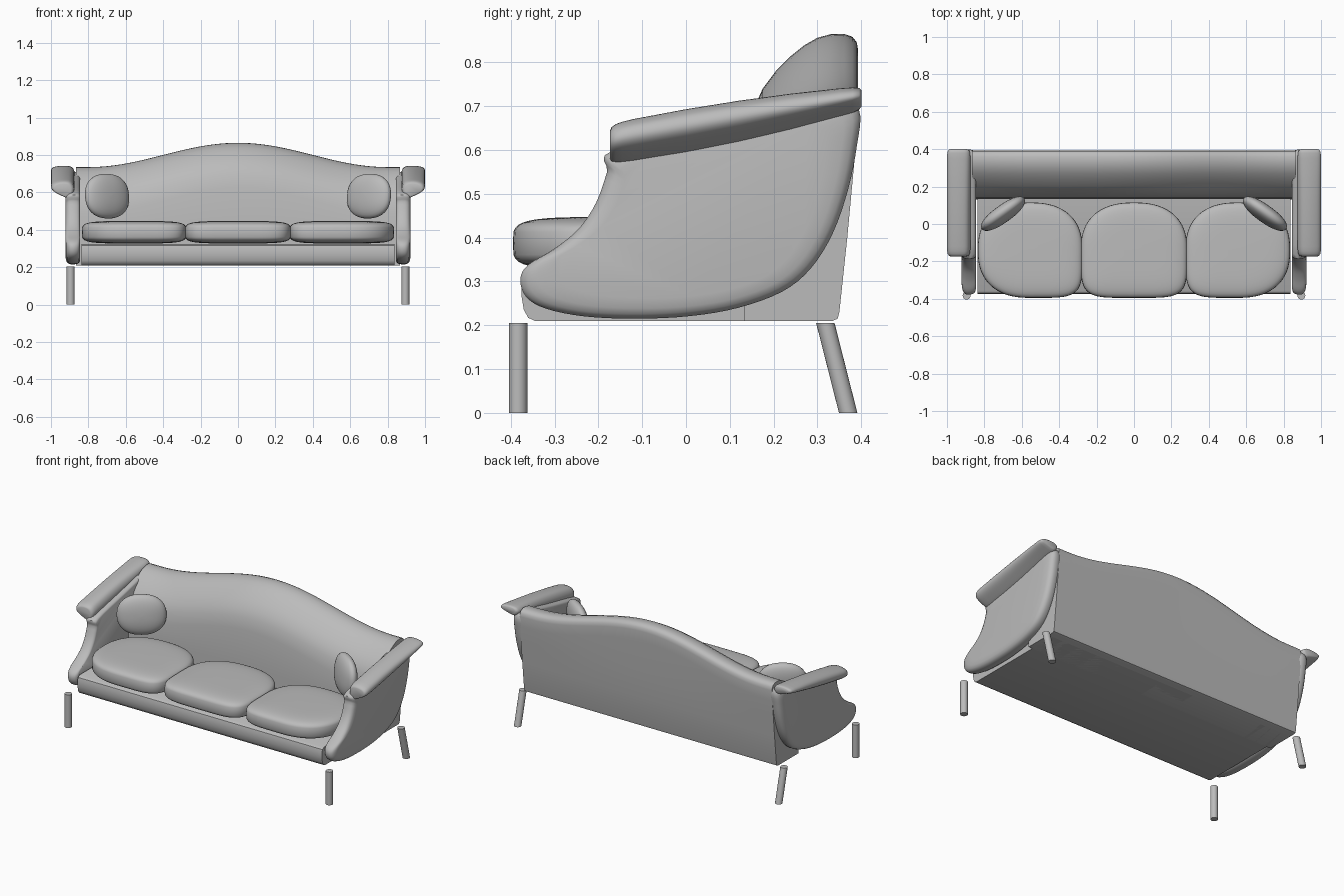
import bpy, bmesh, math
from math import sin, cos, pi
from mathutils import Vector

if "Cube" in bpy.data.objects:
    bpy.data.objects.remove(bpy.data.objects["Cube"], do_unlink=True)

grey = bpy.data.materials.new("soft_grey")
grey.use_nodes = True
grey.diffuse_color = (0.5, 0.5, 0.5, 1)
grey.node_tree.nodes["Principled BSDF"].inputs["Base Color"].default_value = (0.5, 0.5, 0.5, 1)


def loft(name, rings, angle=40):
    """Skin a list of closed rings and cap both ends."""
    bm = bmesh.new()
    loops = [[bm.verts.new(p) for p in ring] for ring in rings]
    n = len(loops[0])
    for a, b in zip(loops, loops[1:]):
        for i in range(n):
            j = (i + 1) % n
            bm.faces.new((a[i], a[j], b[j], b[i]))
    bm.faces.new(loops[0])
    bm.faces.new(loops[-1])
    bmesh.ops.recalc_face_normals(bm, faces=bm.faces)
    mesh = bpy.data.meshes.new(name)
    bm.to_mesh(mesh)
    bm.free()
    mesh.materials.append(grey)
    obj = bpy.data.objects.new(name, mesh)
    bpy.context.collection.objects.link(obj)
    bpy.ops.object.select_all(action='DESELECT')
    obj.select_set(True)
    bpy.context.view_layer.objects.active = obj
    bpy.ops.object.shade_smooth_by_angle(angle=math.radians(angle))
    return obj


def smooth_loop(points, steps=4):
    """Closed Catmull-Rom curve through 2D points."""
    pts = [Vector(p) for p in points]
    n, out = len(pts), []
    for i in range(n):
        a, b, c, d = (pts[(i + k) % n] for k in (-1, 0, 1, 2))
        for s in range(steps):
            t = s / steps
            out.append(0.5 * (2 * b + (c - a) * t + (2 * a - 5 * b + 4 * c - d) * t * t
                              + (3 * b - a - 3 * c + d) * t ** 3))
    return out


def power(v, n):
    return math.copysign(abs(v) ** (2 / n), v)


def blob(name, size, edge, outline, segments=64, levels=20):
    """Puffy cushion; outline(x, y) gives the squareness of each quadrant."""
    rings = []
    for k in range(levels + 1):
        v = (k / levels - 0.5) * pi * 0.985
        r, z = power(cos(v), edge), power(sin(v), edge)
        ring = []
        for i in range(segments):
            a = 2 * pi * i / segments
            n = outline(cos(a), sin(a))
            ring.append((size[0] * r * power(cos(a), n), size[1] * r * power(sin(a), n), size[2] * z))
        rings.append(ring)
    return loft(name, rings, 60)


# Camel backrest: one section swept along x, following the crest height
def crest(x):
    return 0.735 + 0.13 * cos(pi * x / 1.6) ** 2 if abs(x) < 0.8 else 0.735


def back_section(x):
    t = crest(x)
    outer = [(0.335, 0.21), (0.346, 0.215), (0.35, 0.23), (0.368, 0.4), (0.382, 0.55), (0.39, t - 0.1)]
    top = [(0.393, 0.04), (0.39, 0.02), (0.38, 0.007), (0.36, 0), (0.33, 0.001), (0.3, 0.009),
           (0.27, 0.026), (0.24, 0.05), (0.205, 0.085), (0.175, 0.125), (0.155, 0.17), (0.14, 0.24)]
    inner = [(0.134, 0.4), (0.132, 0.21)]
    return [(x, y, z) for y, z in outer + [(y, t - d) for y, d in top] + inner]


loft("backrest", [back_section(0.865 * (i / 24 - 1)) for i in range(49)])

# Seat base with a softly rolled front rail
rail = [(0.3, 0.21), (-0.345, 0.21), (-0.36, 0.217), (-0.37, 0.235), (-0.375, 0.265),
        (-0.375, 0.295), (-0.37, 0.315), (-0.355, 0.325), (0.3, 0.325)]
loft("seat_base", [[(x, y, z) for y, z in rail] for x in (-0.838, 0.838)])

# Three seat cushions: square where they meet at the front, round elsewhere
for label, cx, half in (("right", -0.555, 0.28), ("middle", 0, 0.285), ("left", 0.555, 0.28)):
    def shape(x, y, side=cx):
        return 5 if y < 0 and x * side <= 0 else 2.4
    cushion = blob(label + "_seat_cushion", (half, 0.255, 0.06), 4.5, shape)
    cushion.location = (cx, -0.14, 0.387)

# Side pieces
arm_outline = smooth_loop([
    (-0.165, 0.6), (-0.18, 0.55), (-0.205, 0.48), (-0.245, 0.42), (-0.3, 0.375), (-0.36, 0.338),
    (-0.378, 0.305), (-0.365, 0.265), (-0.32, 0.238), (-0.23, 0.22), (-0.11, 0.215), (0.01, 0.221),
    (0.12, 0.24), (0.22, 0.277), (0.285, 0.33), (0.335, 0.41), (0.37, 0.51), (0.39, 0.61),
    (0.395, 0.69), (0.34, 0.71), (0.1, 0.66)])
arm_layers = [(0.846, 0.93), (0.85, 0.965), (0.86, 0.988), (0.876, 1), (0.893, 1),
              (0.905, 0.985), (0.914, 0.955), (0.92, 0.9), (0.923, 0.8)]
roll_outline = smooth_loop([(0.905, 0), (0.955, 0.2), (0.99, 0.42), (1.0, 0.65), (0.985, 0.88),
                            (0.94, 1), (0.895, 0.93), (0.875, 0.6), (0.882, 0.2)])
roll_stations = [(-0.173, 0.7), (-0.17, 0.83), (-0.16, 0.93), (-0.145, 0.98), (-0.12, 1), (0, 1),
                 (0.12, 1), (0.24, 1), (0.35, 1), (0.38, 0.97), (0.395, 0.88), (0.4, 0.7)]


def roll_ring(side, y, scale):
    t = (y + 0.17) / 0.57
    low, high = 0.565 + 0.07 * t + 0.055 * t * t, 0.66 + 0.12 * t - 0.035 * t * t
    return [(side * (0.938 + (p.x - 0.938) * scale), y,
             low + (high - low) * (0.5 + (p.y - 0.5) * scale)) for p in roll_outline]


def leg_ring(side, y, z):
    return [(side * 0.895 + 0.021 * cos(a), y + 0.021 * sin(a), z)
            for a in (2 * pi * i / 24 for i in range(24))]


for label, side in (("right", -1), ("left", 1)):
    # Curved arm panel
    loft(label + "_arm_panel",
         [[(side * x, 0.02 + (p.x - 0.02) * s, 0.45 + (p.y - 0.45) * s) for p in arm_outline]
          for x, s in arm_layers], 50)
    # Rolled arm top, rising toward the back
    loft(label + "_arm_roll", [roll_ring(side, y, s) for y, s in roll_stations], 60)
    # Round throw pillow turned toward the middle
    pillow = blob(label + "_pillow", (0.14, 0.12, 0.045), 2.2, lambda x, y: 2.3, 48, 16)
    pillow.location = (side * 0.7, 0.055, 0.58)
    facing = Vector((-side * 0.58, -0.81, 0.1))
    pillow.rotation_euler = facing.to_track_quat('Z', 'Y').to_euler()
    # Straight front leg and splayed back leg
    loft(label + "_front_leg", [leg_ring(side, -0.383, z) for z in (0, 0.205)])
    loft(label + "_back_leg", [leg_ring(side, 0.37, 0), leg_ring(side, 0.318, 0.205)])
